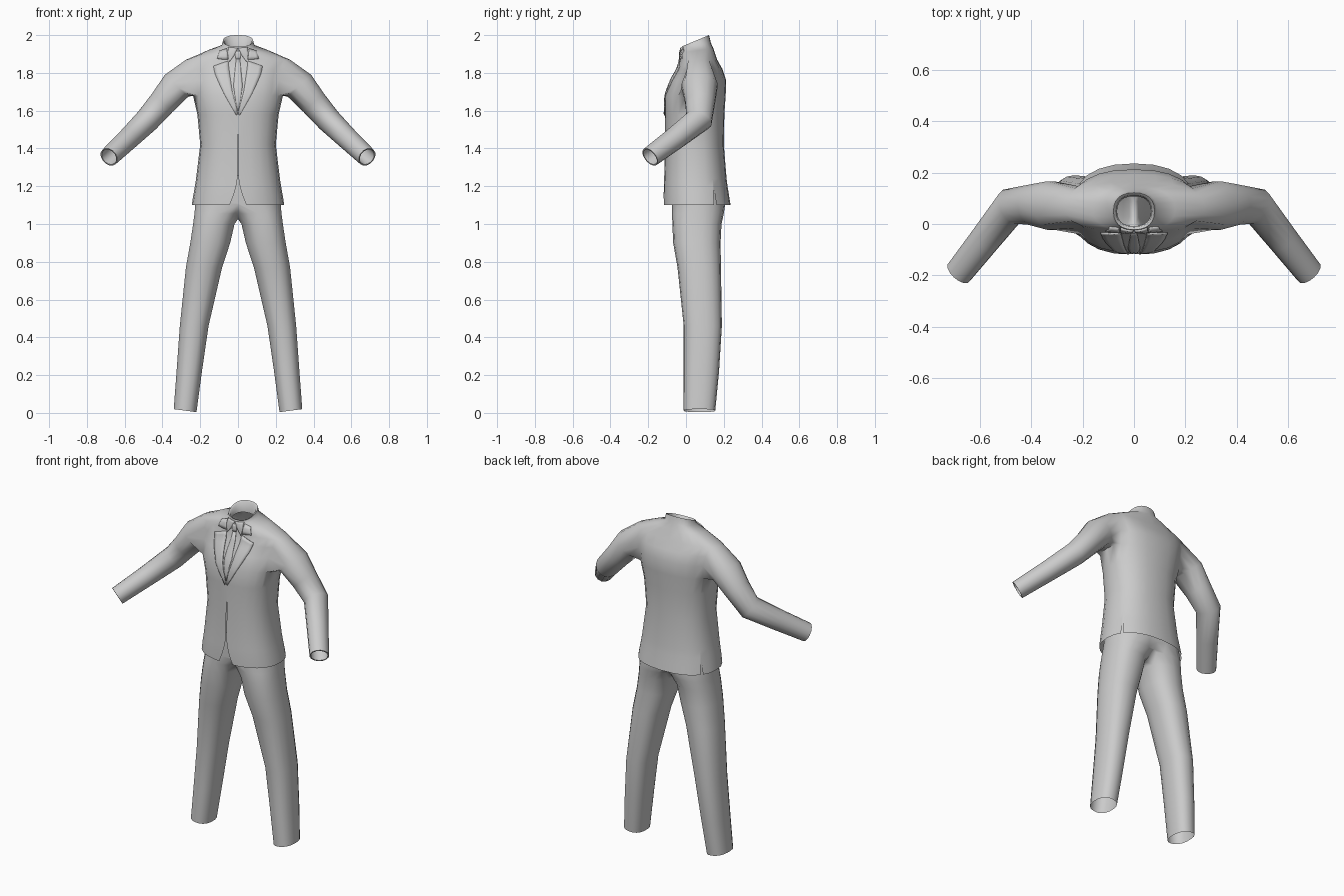
import bpy, bmesh, math
from mathutils import Vector
from mathutils.bvhtree import BVHTree

cube = bpy.data.objects.get("Cube")
if cube:
    bpy.data.objects.remove(cube, do_unlink=True)

grey = bpy.data.materials.new("cloth_grey")
grey.use_nodes = True
grey.diffuse_color = (0.6, 0.6, 0.6, 1)
grey.node_tree.nodes["Principled BSDF"].inputs["Base Color"].default_value = (0.6, 0.6, 0.6, 1)


def finish(name, bm, angle=60):
    mesh = bpy.data.meshes.new(name)
    bm.to_mesh(mesh)
    obj = bpy.data.objects.new(name, mesh)
    bpy.context.collection.objects.link(obj)
    mesh.materials.append(grey)
    bpy.ops.object.select_all(action='DESELECT')
    obj.select_set(True)
    bpy.context.view_layer.objects.active = obj
    bpy.ops.object.shade_smooth_by_angle(angle=math.radians(angle))
    return obj


def soft(v, p=0.85):
    return math.copysign(abs(v) ** p, v)


def body_ring(bm, n, cx, w, front, back, z, tilt=0, lean=0):
    """Rounded horizontal section; index 0 is the middle of the front."""
    ring = []
    for i in range(n):
        a = math.tau * i / n
        x, y = soft(math.sin(a)), -soft(math.cos(a))
        ring.append(bm.verts.new((cx + w * x, (front + back) / 2 + (back - front) / 2 * y,
                                  z + tilt * y + lean * x)))
    return ring


def skin(bm, a, b):
    for i in range(len(a)):
        j = (i + 1) % len(a)
        bm.faces.new((a[i], a[j], b[j], b[i]))


# Jacket body, from the hem to the inside of the collar
N = 24
sections = [
    (.245, -.12, .236, 1.10), (.237, -.12, .228, 1.15), (.228, -.118, .22, 1.20),
    (.222, -.116, .215, 1.24), (.20, -.11, .20, 1.42), (.215, -.112, .203, 1.58),
    (.238, -.112, .21, 1.68), (.245, -.082, .213, 1.76), (.26, -.048, .193, 1.82),
    (.275, -.032, .165, 1.87), (.16, -.03, .145, 1.918, .012),
    (.088, -.025, .132, 1.942, .016), (.08, -.022, .122, 1.97, .03),
    (.07, -.012, .112, 1.965, .028), (.066, -.008, .108, 1.92, .01)]
bm = bmesh.new()
rows = [body_ring(bm, N, 0, *s) for s in sections]
LOW, HIGH = 6, 9
for r in range(len(rows) - 1):
    for c in range(N):
        side = c % 12 in (4, 5, 6, 7)
        if side and LOW <= r < HIGH:
            continue  # armhole
        d = (c + 1) % N
        bm.faces.new((rows[r][c], rows[r][d], rows[r + 1][d], rows[r + 1][c]))

# Sleeves grown out of the armholes: centre, half depth, half height
sleeve = [((.325, .072, 1.732), .097, .085), ((.40, .075, 1.643), .08, .073),
          ((.48, .068, 1.55), .073, .066), ((.58, -.06, 1.452), .062, .058),
          ((.683, -.19, 1.355), .056, .052), ((.683, -.19, 1.355), .049, .045),
          ((.625, -.117, 1.41), .049, .045)]
path = [Vector(s[0]) for s in sleeve]
ways = [Vector((.68, 0, -.73)), Vector((.68, 0, -.73)), Vector((.66, -.38, -.64)),
        Vector((.53, -.67, -.5))] + [Vector((.55, -.68, -.5))] * 3
for s in (1, -1):
    cols = [(6 + s * k) % N if s > 0 else 18 - k for k in (-2, -1, 0, 1, 2)]
    hole = [rows[HIGH][c] for c in cols] + [rows[r][cols[4]] for r in (8, 7)]
    hole += [rows[LOW][c] for c in cols[::-1]] + [rows[r][cols[0]] for r in (7, 8)]
    last = hole
    for (_, depth, height), centre, way in zip(sleeve, path, ways):
        t = way.normalized()
        u = (Vector((0, 1, 0)) - t * t.y).normalized()
        v = t.cross(u)
        ring = []
        for j in range(14):
            a = math.radians(90) + (2 - j) * math.tau / 14
            p = centre + u * depth * math.cos(a) + v * height * math.sin(a)
            ring.append(bm.verts.new((p.x * s, p.y, p.z)))
        skin(bm, last, ring)
        last = ring
bmesh.ops.recalc_face_normals(bm, faces=bm.faces)
surface = BVHTree.FromBMesh(bm)

# Front opening with cutaway corners, and two side vents at the back
slits = {0: (.045, .024, .010, .003, .002), 8: (.008, .005, .002), 16: (.008, .005, .002)}
moves, seams = [], []
for col, gaps in slits.items():
    for r, gap in enumerate(gaps):
        moves.append((rows[r][col].co.copy(), gap))
        seams.append(bm.edges.get((rows[r][col], rows[r + 1][col])))
bmesh.ops.split_edges(bm, edges=seams)
for co, gap in moves:
    for v in [v for v in bm.verts if (v.co - co).length < 1e-5]:
        away = sum((f.calc_center_median() for f in v.link_faces), Vector()) / len(v.link_faces) - co
        away.z = 0
        v.co += away.normalized() * gap
finish("jacket", bm, 70)
bm.free()


# Thin cloth pieces laid on the chest between two edge lines given as (x, z)
def resample(line, k=3):
    out = []
    for (x0, z0), (x1, z1) in zip(line, line[1:]):
        out += [(x0 + (x1 - x0) * i / k, z0 + (z1 - z0) * i / k) for i in range(k)]
    return out + [line[-1]]


def patch(name, edge_a, edge_b, lift, side=1, cols=4):
    bm = bmesh.new()
    grid = []
    for (xa, za), (xb, zb) in zip(resample(edge_a), resample(edge_b)):
        row = []
        for i in range(cols + 1):
            f = i / cols
            x, z = side * (xa + (xb - xa) * f), za + (zb - za) * f
            hit, nor, _, _ = surface.ray_cast(Vector((x, -1, z)), Vector((0, 1, 0)))
            if hit is None:
                hit, nor, _, _ = surface.find_nearest(Vector((x, -.03, z)))
            if nor.y > 0:
                nor = -nor
            row.append(bm.verts.new(hit + nor * lift))
        grid.append(row)
    for a, b in zip(grid, grid[1:]):
        for i in range(cols):
            quad = (a[i], a[i + 1], b[i + 1], b[i])
            bm.faces.new(quad if side < 0 else quad[::-1])
    for f in bm.faces:
        f.normal_update()
    if sum(f.normal.y for f in bm.faces) > 0:
        bmesh.ops.reverse_faces(bm, faces=bm.faces)
    obj = finish(name, bm, 40)
    bm.free()
    mod = obj.modifiers.new("thickness", 'SOLIDIFY')
    mod.thickness = lift + .002
    mod.offset = -1


for side, tag in ((1, "left"), (-1, "right")):
    patch(tag + "_lapel",
          [(.052, 1.862), (.045, 1.80), (.03, 1.70), (.001, 1.585)],
          [(.13, 1.835), (.12, 1.79), (.075, 1.69), (.008, 1.575)], .006, side)
    patch(tag + "_jacket_collar",
          [(.058, 1.925), (.052, 1.868)], [(.095, 1.915), (.11, 1.875)], .006, side)
    patch(tag + "_shirt_collar",
          [(.001, 1.93), (.018, 1.895), (.042, 1.862)],
          [(.05, 1.935), (.054, 1.90), (.046, 1.858)], .007, side)
patch("tie_knot", [(-.018, 1.915), (-.011, 1.872)], [(.018, 1.915), (.011, 1.872)], .006)
patch("tie_blade", [(-.010, 1.872), (-.024, 1.73), (-.004, 1.60)],
      [(.010, 1.872), (.024, 1.73), (.004, 1.60)], .003)

# Trousers: one leg, cut at the middle and mirrored
leg = [(.28, .061, -.012, .155, .012, 0, .008), (.258, .068, -.012, .175, .22),
       (.232, .077, -.012, .19, .46), (.18, .097, -.045, .185, .77),
       (.147, .107, -.068, .183, .90), (.128, .111, -.072, .188, 1.0),
       (.105, .127, -.074, .2, 1.055), (.06, .168, -.074, .208, 1.11),
       (.05, .165, -.07, .195, 1.26)]
bm = bmesh.new()
rings = [body_ring(bm, 18, *s) for s in leg]
for a, b in zip(rings, rings[1:]):
    skin(bm, a, b)
bmesh.ops.recalc_face_normals(bm, faces=bm.faces)
bmesh.ops.bisect_plane(bm, geom=bm.verts[:] + bm.edges[:] + bm.faces[:],
                       plane_co=(0, 0, 0), plane_no=(-1, 0, 0), clear_outer=True)
trousers = finish("trousers", bm, 70)
bm.free()
mirror = trousers.modifiers.new("mirror", 'MIRROR')
mirror.merge_threshold = .002
